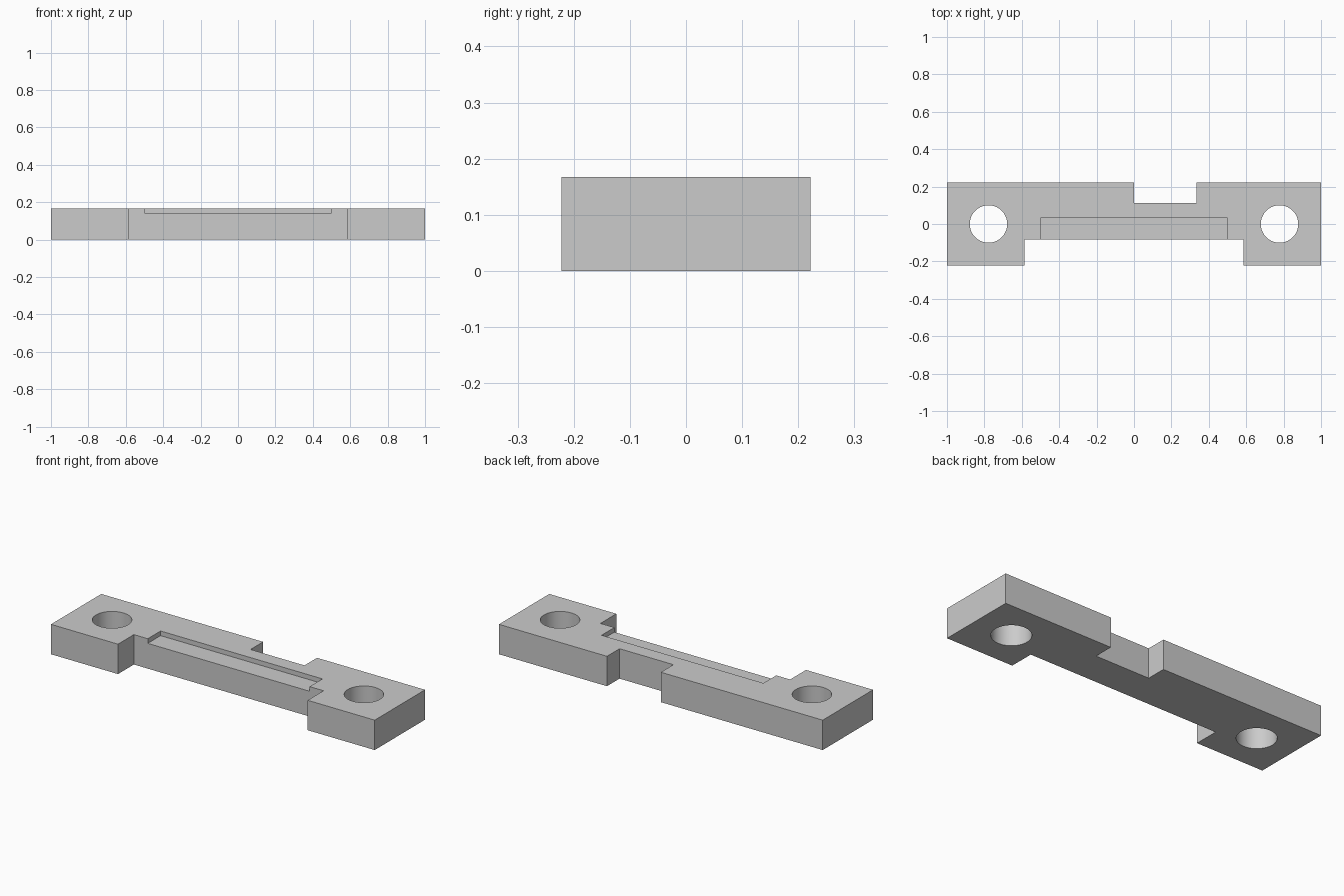
import bpy
import bmesh
import math

cube = bpy.data.objects.get("Cube")
if cube:
    bpy.data.objects.remove(cube, do_unlink=True)

HEIGHT = 0.167

grey = bpy.data.materials.new("plain_grey")
grey.use_nodes = True
colour = (0.6, 0.6, 0.6, 1)
grey.diffuse_color = colour
grey.node_tree.nodes["Principled BSDF"].inputs["Base Color"].default_value = colour


def prism(name, outline, z0, z1):
    """Extrude a flat outline from z0 to z1."""
    bm = bmesh.new()
    face = bm.faces.new([bm.verts.new((x, y, z0)) for x, y in outline])
    top = bmesh.ops.extrude_face_region(bm, geom=[face])["geom"]
    bmesh.ops.translate(bm, vec=(0, 0, z1 - z0),
                        verts=[v for v in top if isinstance(v, bmesh.types.BMVert)])
    bmesh.ops.recalc_face_normals(bm, faces=bm.faces)
    mesh = bpy.data.meshes.new(name)
    bm.to_mesh(mesh)
    bm.free()
    mesh.materials.append(grey)
    obj = bpy.data.objects.new(name, mesh)
    bpy.context.collection.objects.link(obj)
    return obj


def circle(cx, radius, sides=64):
    return [(cx + radius * math.cos(math.tau * i / sides),
             radius * math.sin(math.tau * i / sides)) for i in range(sides)]


def rectangle(x0, x1, y0, y1):
    return [(x0, y0), (x1, y0), (x1, y1), (x0, y1)]


# Plate with a wide front recess and an off-centre back notch
plate = prism("mounting_plate", [
    (-1, -0.222), (-0.586, -0.222), (-0.586, -0.082), (0.586, -0.082),
    (0.586, -0.222), (1, -0.222), (1, 0.222), (0.333, 0.222),
    (0.333, 0.111), (0, 0.111), (0, 0.222), (-1, 0.222)], 0, HEIGHT)

# Bolt holes and the shallow pocket open to the front
cutters = [prism("bolt_hole_cutter", circle(side * 0.778, 0.1), -0.1, 0.3)
           for side in (-1, 1)]
cutters.append(prism("pocket_cutter", rectangle(-0.5, 0.5, -0.15, 0.031), 0.141, 0.3))

bpy.ops.object.select_all(action="DESELECT")
bpy.context.view_layer.objects.active = plate
plate.select_set(True)
for cutter in cutters:
    cutter.hide_render = True
    cut = plate.modifiers.new("cut", "BOOLEAN")
    cut.operation = "DIFFERENCE"
    cut.solver = "EXACT"
    cut.object = cutter
    bpy.ops.object.modifier_apply(modifier=cut.name)
    bpy.data.objects.remove(cutter, do_unlink=True)

# Round hole walls, crisp edges elsewhere
bpy.ops.object.shade_smooth_by_angle(angle=math.radians(30))
